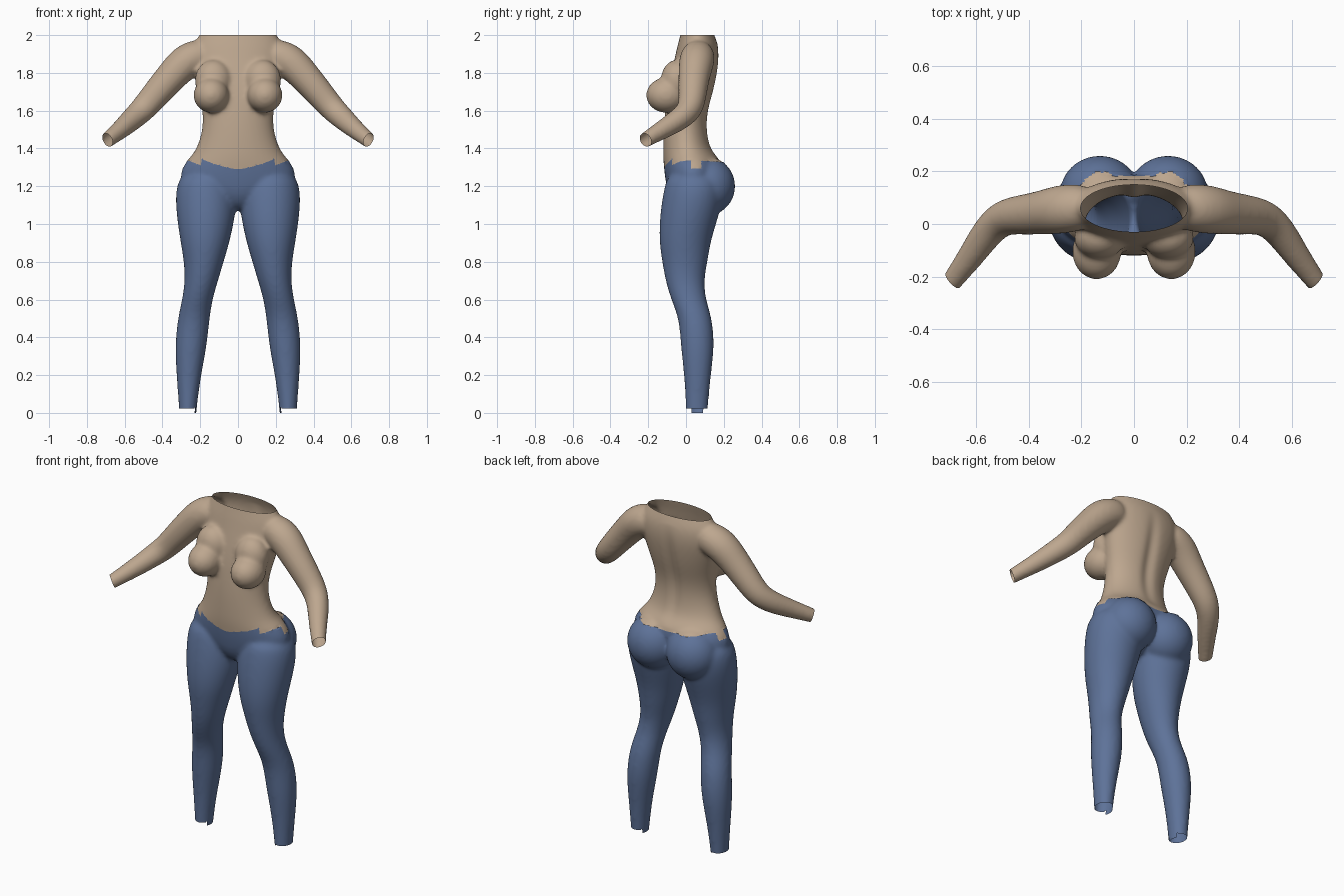
import bpy, bmesh, math
from mathutils import Vector

if "Cube" in bpy.data.objects:
    bpy.data.objects.remove(bpy.data.objects["Cube"], do_unlink=True)

SEG = 24
VOXEL = 0.011


def make_material(name, rgb):
    mat = bpy.data.materials.new(name)
    mat.use_nodes = True
    mat.diffuse_color = (*rgb, 1)
    mat.node_tree.nodes["Principled BSDF"].inputs["Base Color"].default_value = (*rgb, 1)
    return mat


def loft(bm, sections):
    """Closed skin over elliptical sections, each (centre, axis_u, axis_v)."""
    rings = []
    for c, u, v in sections:
        angles = [2 * math.pi * i / SEG for i in range(SEG)]
        rings.append([bm.verts.new(c + u * math.cos(a) + v * math.sin(a)) for a in angles])
    for a, b in zip(rings, rings[1:]):
        for i in range(SEG):
            j = (i + 1) % SEG
            bm.faces.new((a[i], a[j], b[j], b[i]))
    bm.faces.new(rings[0][::-1])
    bm.faces.new(rings[-1])


def level(z, x0, x1, y0, y1):
    """Horizontal section filling the given x and y range."""
    return (Vector(((x0 + x1) / 2, (y0 + y1) / 2, z)),
            Vector(((x1 - x0) / 2, 0, 0)), Vector((0, (y1 - y0) / 2, 0)))


def tube(points):
    """Sections square to a path of (x, y, z, radius)."""
    pts = [Vector(p[:3]) for p in points]
    out = []
    for i, p in enumerate(pts):
        d = (pts[min(i + 1, len(pts) - 1)] - pts[max(i - 1, 0)]).normalized()
        u = d.cross(Vector((0, 1, 0))).normalized()
        out.append((p, u * points[i][3], d.cross(u) * points[i][3]))
    return out


def ball(bm, centre, radii):
    made = bmesh.ops.create_uvsphere(bm, u_segments=SEG, v_segments=12, radius=1)["verts"]
    for v in made:
        v.co = Vector(centre) + Vector(a * r for a, r in zip(v.co, radii))


# Torso: height, half width, front, back
TORSO = [(1.07, .06, -.04, .08), (1.14, .17, -.09, .13), (1.2, .29, -.105, .17),
         (1.26, .313, -.114, .19), (1.32, .286, -.12, .19), (1.36, .25, -.122, .165),
         (1.4, .22, -.122, .13), (1.5, .187, -.12, .113), (1.6, .188, -.112, .12),
         (1.7, .21, -.1, .15), (1.8, .235, -.08, .17), (1.88, .25, -.06, .178),
         (1.95, .24, -.045, .172), (2.0, .205, -.03, .15), (2.06, .18, -.02, .13)]
# Leg: height, inner, outer, front, back
LEG = [(1.28, .05, .29, -.09, .17), (1.2, .01, .33, -.115, .2), (1.1, .008, .331, -.132, .19),
       (1.0, .022, .32, -.142, .16), (.9, .045, .304, -.142, .13), (.8, .075, .287, -.127, .115),
       (.7, .105, .281, -.11, .095), (.6, .135, .296, -.08, .105), (.5, .15, .32, -.037, .14),
       (.35, .165, .335, -.028, .152), (.2, .195, .326, -.01, .132), (.02, .22, .312, 0, .115),
       (-.06, .222, .31, 0, .113)]
ARM = [(.15, .065, 1.9, .075), (.22, .063, 1.89, .092), (.285, .055, 1.855, .094),
       (.35, .043, 1.785, .084), (.425, .035, 1.7, .077), (.5, .027, 1.61, .069),
       (.555, -.025, 1.56, .062), (.615, -.115, 1.505, .052), (.675, -.195, 1.457, .042),
       (.72, -.255, 1.42, .038)]

bm = bmesh.new()
loft(bm, [level(z, -w, w, f, b) for z, w, f, b in TORSO])
loft(bm, [level(*row) for row in LEG])
loft(bm, tube(ARM))
ball(bm, (.142, -.105, 1.682), (.095, .108, .094))
ball(bm, (.13, -.05, 1.76), (.1, .085, .11))
ball(bm, (.13, .115, 1.2), (.155, .148, .155))
# Mirror every limb and paired form to the other side
copy = bmesh.ops.duplicate(bm, geom=bm.verts[:] + bm.edges[:] + bm.faces[:])["geom"]
for v in (g for g in copy if isinstance(g, bmesh.types.BMVert)):
    v.co.x = -v.co.x
bmesh.ops.reverse_faces(bm, faces=[g for g in copy if isinstance(g, bmesh.types.BMFace)])
bmesh.ops.recalc_face_normals(bm, faces=bm.faces[:])

# Fuse the volumes into one smooth skin
mesh = bpy.data.meshes.new("fused_form")
bm.to_mesh(mesh)
bm.free()
form = bpy.data.objects.new("fused_form", mesh)
bpy.context.collection.objects.link(form)
sub = form.modifiers.new("round", "SUBSURF")
sub.levels = 2
fuse = form.modifiers.new("fuse", "REMESH")
fuse.mode = "VOXEL"
fuse.voxel_size = VOXEL
blend = form.modifiers.new("blend", "SMOOTH")
blend.factor = 0.5
blend.iterations = 9
skin = bpy.data.meshes.new_from_object(form.evaluated_get(bpy.context.evaluated_depsgraph_get()))
bpy.data.objects.remove(form, do_unlink=True)
bm = bmesh.new()
bm.from_mesh(skin)


def cut(point, normal, keep_test):
    """Open an end: slice the chosen faces and drop what lies beyond."""
    faces = [f for f in bm.faces if keep_test(f.calc_center_median())]
    edges = {e for f in faces for e in f.edges}
    verts = {v for f in faces for v in f.verts}
    bmesh.ops.bisect_plane(bm, geom=faces + list(edges) + list(verts), dist=1e-5,
                           plane_co=point, plane_no=normal, clear_outer=True)


# Open neck, wrists and ankles
cut((0, 0, 2), (0, 0, 1), lambda c: c.z > 1.9)
for s in (1, -1):
    cut((s * .69, -.215, 1.445), (s * .7, -.6, -.35), lambda c: c.x * s > .55)
cut((0, 0, 0), (0, 0, -1), lambda c: c.z < .1)
cut((0, 0, .022), (0, 0, -1),
    lambda c: c.z < .06 and not (abs(c.x) < .24 and .02 < c.y < .095))


def waist(p):
    """Height of the trouser top around the body."""
    x = abs(p.x)
    if p.y > .03:
        patch = x > .2 and abs(p.y - .055) < .025
        return 1.295 if patch else 1.315 + .02 * min(x / .25, 1)
    if x < .195:
        return 1.29 + .055 * (x / .195) ** 1.5
    return 1.31 + .03 * min((x - .195) / .08, 1)


# Spine groove, and vertices drawn onto the waistline for a clean edge
for v in bm.verts:
    if v.co.y > .05 and 1.34 < v.co.z < 1.95:
        fade = math.sin(math.pi * (v.co.z - 1.34) / .61)
        v.co.y -= .016 * fade * math.exp(-(v.co.x / .035) ** 2)
    if abs(v.co.z - waist(v.co)) < VOXEL * .5:
        v.co.z = waist(v.co)


def part(name, wanted, mat):
    piece = bm.copy()
    extra = [f for f in piece.faces if not wanted(f.calc_center_median())]
    bmesh.ops.delete(piece, geom=extra, context="FACES")
    for f in piece.faces:
        f.smooth = True
    data = bpy.data.meshes.new(name)
    piece.to_mesh(data)
    piece.free()
    data.materials.append(mat)
    bpy.context.collection.objects.link(bpy.data.objects.new(name, data))


part("upper_body", lambda c: c.z > waist(c), make_material("warm_tan", (.51, .385, .275)))
part("trousers", lambda c: c.z <= waist(c), make_material("denim_blue", (.112, .17, .318)))
bm.free()
bpy.data.meshes.remove(skin)
